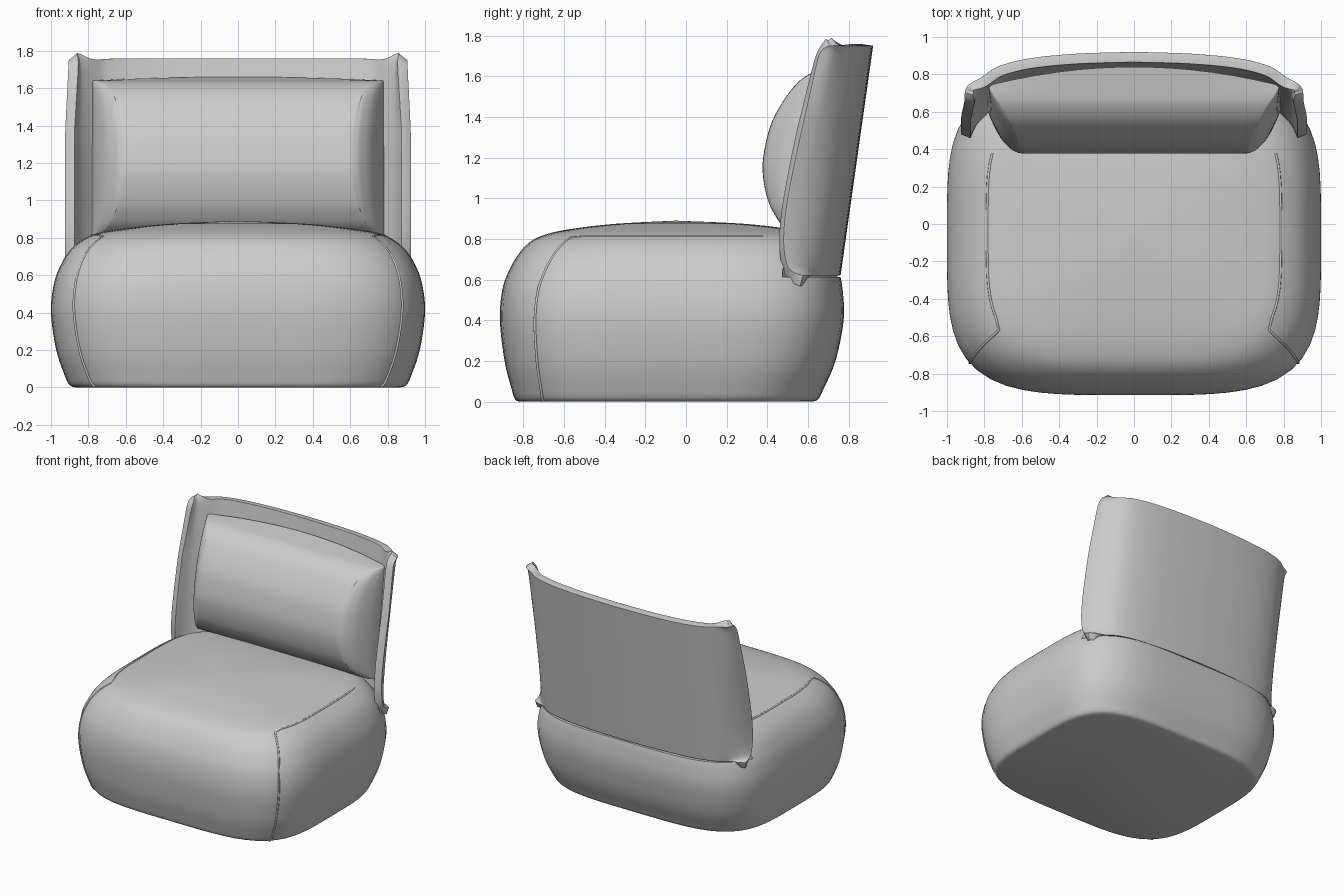
import bpy, bmesh
from math import cos, sin, radians, pi
from mathutils import Vector

cube = bpy.data.objects.get("Cube")
if cube:
    bpy.data.objects.remove(cube, do_unlink=True)

fabric = bpy.data.materials.new("light_grey_fabric")
fabric.use_nodes = True
GREY = (0.6, 0.6, 0.6, 1)
fabric.diffuse_color = GREY
fabric.node_tree.nodes["Principled BSDF"].inputs["Base Color"].default_value = GREY


def spline(points, steps):
    """Smooth curve running through the points."""
    p = [Vector(q) for q in points]
    p = [p[0]] + p + [p[-1]]
    out = []
    for a, b, c, d in zip(p, p[1:], p[2:], p[3:]):
        for k in range(steps):
            t = k / steps
            out.append(b + (c - a) * (t / 2) + (a * 2 - b * 5 + c * 4 - d) * (t * t / 2)
                       + (b * 3 - a - c * 3 + d) * (t ** 3 / 2))
    return out + [p[-1]]


def loft(name, rows, closed=False):
    """Skin a grid of point rows; closed rows also get a flat base."""
    bm = bmesh.new()
    grid = [[bm.verts.new(co) for co in row] for row in rows]
    n = len(grid[0])
    for lo, hi in zip(grid, grid[1:]):
        for j in range(n if closed else n - 1):
            k = (j + 1) % n
            bm.faces.new((lo[j], lo[k], hi[k], hi[j]))
    if closed:
        bm.faces.new(grid[0][::-1])
        bmesh.ops.remove_doubles(bm, verts=bm.verts, dist=0.0002)
    mesh = bpy.data.meshes.new(name)
    bm.to_mesh(mesh)
    bm.free()
    obj = bpy.data.objects.new(name, mesh)
    bpy.context.collection.objects.link(obj)
    mesh.materials.append(fabric)
    return obj


def finish(obj, angle=40):
    """Apply modifiers and smooth the shading."""
    bpy.ops.object.select_all(action="DESELECT")
    obj.select_set(True)
    bpy.context.view_layer.objects.active = obj
    for mod in list(obj.modifiers):
        bpy.ops.object.modifier_apply(modifier=mod.name)
    bpy.ops.object.shade_smooth_by_angle(angle=radians(angle))


def mirrored(half):
    """Extend a half path starting at x = 0 to the other side."""
    return [(-x, y, z) for x, y, z in half[:0:-1]] + [tuple(p) for p in half]


# Seat: rounded-square rings (height, half width, front y, back y)
SEAT = [(0, .87, -.82, .62), (.012, .9, -.84, .65), (.06, .925, -.857, .675),
        (.2, .972, -.892, .735), (.4, 1, -.915, .775), (.55, .985, -.903, .77),
        (.65, .95, -.868, .75), (.73, .9, -.82, .72), (.79, .83, -.76, .68),
        (.825, .75, -.68, .62), (.85, .6, -.56, .5), (.875, .36, -.34, .28),
        (.89, 0, -.05, -.05)]
seat_rows = spline(SEAT, 5)


def seat_point(row, a):
    z, half, front, back = row
    c, s = cos(a), sin(a)
    r = (c ** 4 + s ** 4) ** -0.25
    return Vector((half * r * c, (front + back) / 2 + (back - front) / 2 * r * s, z))


seat = loft("seat", [[seat_point(r, 2 * pi * j / 80) for j in range(80)]
                     for r in seat_rows], closed=True)

# Notch at the rear of the seat that receives the backrest shell
notch = [(0, .745, 0), (.5, .71, 0), (.7, .665, 0), (.79, .61, 0), (.84, .56, 0),
         (.875, .49, 0), (.9, .475, 0), (1.2, .475, 0), (1.2, 1.2, 0)]
plan = mirrored([Vector(p) for p in notch])
cutter = loft("notch_cutter", [[(x, y, z) for x, y, _ in plan] for z in (.612, 1.2)], closed=True)
cutter.hide_render = True
bm = bmesh.new()
bm.from_mesh(cutter.data)
bmesh.ops.holes_fill(bm, edges=bm.edges)
bmesh.ops.recalc_face_normals(bm, faces=bm.faces)
bm.to_mesh(cutter.data)
bm.free()
cut = seat.modifiers.new("notch", "BOOLEAN")
cut.operation = "DIFFERENCE"
cut.solver = "EXACT"
cut.object = cutter
finish(seat)
bpy.data.objects.remove(cutter, do_unlink=True)

# Seams: along the top side edges, then down the front corners
top = min(range(len(seat_rows)), key=lambda k: abs(seat_rows[k][0] - .81))
path = [seat_point(seat_rows[top], radians(a)) for a in range(32, -40, -4)]
for k in range(top - 1, 3, -1):
    path.append(seat_point(seat_rows[k], radians(-44 + 4 * k / top)))
for side, sx in (("left", 1), ("right", -1)):
    curve = bpy.data.curves.new(side + "_seat_seam", "CURVE")
    curve.dimensions = "3D"
    curve.bevel_depth = .007
    curve.bevel_resolution = 2
    line = curve.splines.new("POLY")
    line.points.add(len(path) - 1)
    for pt, co in zip(line.points, path):
        pt.co = (sx * (co.x - .003), co.y, co.z - .002, 1)
    curve.materials.append(fabric)
    bpy.context.collection.objects.link(bpy.data.objects.new(side + "_seat_seam", curve))

# Backrest shell: leaning curved wall with short wings (height, wing front y)
WING = [(.62, .575), (.635, .53), (.67, .498), (.75, .482), (.85, .482), (1, .5),
        (1.25, .55), (1.45, .595), (1.63, .635), (1.7, .653), (1.735, .675), (1.75, .705)]
BACK = [(0, .92), (.3, .911), (.55, .887), (.72, .845), (.815, .785)]
rows = []
for z, front in spline(WING, 3):
    lean = -.16 * (1.75 - z) / 1.13
    tip = .905 + .02 * min(1, (1.75 - z) / .4)
    corner = BACK[-1][1] + lean
    half = [(x, y + lean, z) for x, y in BACK]
    half += [(.885, corner + (front - corner) * .5, z), (tip, front, z)]
    rows.append(mirrored(spline(half, 5)))
shell = loft("backrest_shell", rows)
solid = shell.modifiers.new("thickness", "SOLIDIFY")
solid.thickness = .055
solid.offset = 1
bevel = shell.modifiers.new("soft_rim", "BEVEL")
bevel.width = .015
bevel.segments = 3
bevel.limit_method = "ANGLE"
bevel.angle_limit = radians(50)
finish(shell, 50)

# Back cushion: bulging front, slanted ends (height, front y)
BULGE = [(.8, .57), (.86, .48), (.93, .43), (1, .4), (1.1, .38), (1.2, .38),
         (1.35, .413), (1.47, .473), (1.57, .55), (1.625, .635), (1.64, .7)]
SECTION = [(0, 1), (.3, 1), (.57, 1), (.625, .975), (.66, .9), (.71, .7), (.76, .32), (.78, 0)]
rows = []
for z, front in spline(BULGE, 4):
    rear = .6 + .14 * (z - .8) / .84
    depth = rear - front
    squeeze = max(0, depth / .285) ** .7
    half = [(.78 - (.78 - x) * squeeze if x > .5 else x, rear - depth * f, z)
            for x, f in SECTION]
    rows.append(mirrored(spline(half, 4)))
# Top edge bows back to meet the shell
for f in (.33, .67, 1):
    edge = []
    for x, y, z in rows[len(BULGE) * 4 - 4]:
        bow = max(0, 1 - (x / .78) ** 2)
        edge.append((x, y + (.74 + .1 * bow - y) * f, z + .02 * bow * f))
    rows.append(edge)
cushion = loft("back_cushion", rows)
finish(cushion, 60)
